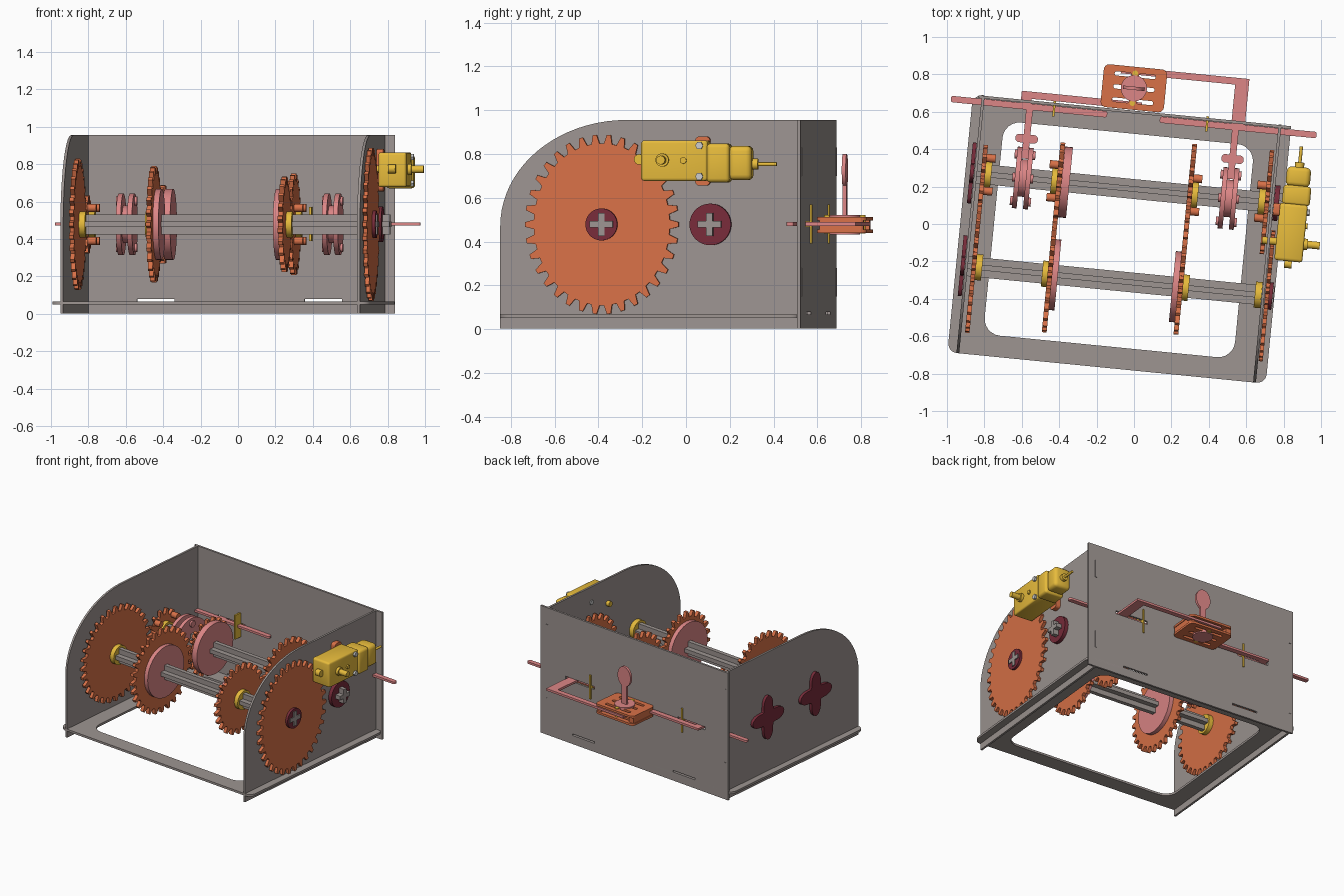
import bpy, math
from math import sin, cos, pi, radians
from mathutils import Matrix, Vector

if "Cube" in bpy.data.objects:
    bpy.data.objects.remove(bpy.data.objects["Cube"])

# The whole assembly is turned slightly about z; parts are laid out in local u (width), v (depth), z
TURN = Matrix.Rotation(radians(-5.65), 4, 'Z')
COL = dict(orange=(0.69, 0.165, 0.064), pink=(0.72, 0.24, 0.24), yellow=(0.8, 0.5, 0.045),
           red=(0.19, 0.025, 0.042), grey=(0.34, 0.3, 0.285))
MATS = {}
for n, c in COL.items():
    MATS[n] = bpy.data.materials.new(n)
    MATS[n].diffuse_color = (*c, 1)
AXES = {'u': Matrix(((0, 0, 1), (1, 0, 0), (0, 1, 0))).to_4x4(),
        'v': Matrix(((1, 0, 0), (0, 0, -1), (0, 1, 0))).to_4x4(),
        'z': Matrix.Identity(4)}


def slab(name, loops, axis, a, b, mat='grey'):
    """Extrude flat outlines (first outer, others holes) along an axis from a to b."""
    cu = bpy.data.curves.new(name, 'CURVE')
    cu.dimensions, cu.fill_mode, cu.extrude = '2D', 'BOTH', abs(b - a) / 2
    for pts in loops:
        sp = cu.splines.new('POLY')
        sp.points.add(len(pts) - 1)
        for p, q in zip(sp.points, pts):
            p.co = (q[0], q[1], 0, 1)
        sp.use_cyclic_u = True
    tmp = bpy.data.objects.new(name + "_outline", cu)
    bpy.context.collection.objects.link(tmp)
    bpy.context.view_layer.update()
    me = bpy.data.meshes.new_from_object(tmp)
    bpy.data.objects.remove(tmp)
    off = Vector({'u': ((a + b) / 2, 0, 0), 'v': (0, (a + b) / 2, 0), 'z': (0, 0, (a + b) / 2)}[axis])
    me.transform(Matrix.Translation(off) @ AXES[axis])
    me.shade_smooth()
    me.set_sharp_from_angle(angle=radians(30))
    me.materials.clear()
    if mat:
        me.materials.append(MATS[mat])
    ob = bpy.data.objects.new(name, me)
    ob.matrix_world = TURN
    bpy.context.collection.objects.link(ob)
    return ob


def rect(x0, x1, y0, y1, r=0.0, n=6):
    if not r:
        return [(x0, y0), (x1, y0), (x1, y1), (x0, y1)]
    return [(cx + r * cos(t), cy + r * sin(t))
            for k, (cx, cy) in enumerate([(x1 - r, y1 - r), (x0 + r, y1 - r), (x0 + r, y0 + r), (x1 - r, y0 + r)])
            for t in [(k + i / n) * pi / 2 for i in range(n + 1)]]


def polar(cx, cy, f, n=40):
    return [(cx + f(t) * cos(t), cy + f(t) * sin(t)) for t in [2 * pi * i / n for i in range(n)]]


def disc(name, axis, cx, cy, r, a, b, mat='grey', n=40):
    return slab(name, [polar(cx, cy, lambda t: r, n)], axis, a, b, mat)


def box(name, u0, u1, v0, v1, z0, z1, mat='grey', r=0.0):
    return slab(name, [rect(u0, u1, v0, v1, r)], 'z', z0, z1, mat)


def gear(name, v, ru, rz, a, b):
    n, d = max(14, round((ru + rz) / 2 * 90)), 0.04
    pts = []
    for i in range(n):
        for f, h in ((-0.32, d), (-0.14, 0), (0.14, 0), (0.32, d)):
            t = 2 * pi * (i + f) / n
            pts.append((v + (ru - h) * cos(t), Z + (rz - h) * sin(t)))
    return slab(name, [pts], 'u', a, b, 'orange')


Z, VA, VB = 0.478, -0.312, 0.186
UL, UR = -0.925, 0.785

# Housing: base frame, curved side plates, back wall
slab("base_frame", [rect(UL, UR, -0.78, 0.603, 0.05), rect(-0.745, 0.6, -0.665, 0.48, 0.09)], 'z', 0.05, 0.066)
side = [(0.6, 0.002), (0.6, 0.955)] + [(-0.2 - 0.58 * sin(t), 0.47 + 0.485 * cos(t))
        for t in [pi / 2 * i / 20 for i in range(21)]] + [(-0.78, 0.002)]
slab("left_side_plate", [side], 'u', -0.877, -0.862)
slab("right_side_plate", [side], 'u', 0.717, 0.732)
slots = [rect(c - 0.1, c + 0.1, 0.066, 0.078) for c in (-0.5, 0.4)]
slots += [rect(-0.69, -0.44, 0.468, 0.492), rect(0.3, 0.56, 0.468, 0.492)]
slab("back_wall", [rect(-0.895, UR, 0.002, 0.955)] + slots, 'v', 0.588, 0.603)
for u in (-0.87, 0.725):
    for z in (0.15, 0.7):
        box("wall_tab", u - 0.008, u + 0.008, 0.6, 0.606, z, z + 0.13)

# Cross-section shafts
def cross(v, L=0.053, w=0.015):
    q = [(L, -w), (L, w), (w, w)]
    return [(v + x * cos(k * pi / 2) - y * sin(k * pi / 2), Z + x * sin(k * pi / 2) + y * cos(k * pi / 2))
            for k in range(4) for x, y in q]


slab("front_shaft", [cross(VA)], 'u', -0.895, 0.782)
slab("rear_shaft", [cross(VB)], 'u', -0.895, 0.8)

# Gears in four pairs, the right front one slightly oval and outside the plate
gear("front_gear_left", VA, 0.355, 0.352, -0.842, -0.818)
gear("rear_gear_left", VB, 0.157, 0.157, -0.842, -0.818)
gear("front_gear_mid_left", VA, 0.312, 0.312, -0.434, -0.408)
gear("rear_gear_mid_left", VB, 0.21, 0.21, -0.434, -0.408)
gear("front_gear_mid_right", VA, 0.255, 0.255, 0.268, 0.294)
gear("rear_gear_mid_right", VB, 0.272, 0.272, 0.268, 0.294)
gear("front_gear_right", VA, 0.352, 0.41, 0.735, 0.757)
gear("rear_gear_right", VB, 0.28, 0.28, 0.684, 0.708)

# Yellow hub rings beside the gears, pink friction discs on the middle ones
for v, tag, last in ((VA, "front", (0.68, 0.716)), (VB, "rear", (0.65, 0.684))):
    for a, b in ((-0.818, -0.785), (-0.463, -0.434), (0.294, 0.325), last):
        disc(tag + "_hub", 'u', v, Z, 0.07, a, b, 'yellow')
disc("front_disc_mid_left", 'u', VA, Z, 0.19, -0.408, -0.378, 'pink')
disc("rear_disc_mid_left", 'u', VB, Z, 0.19, -0.408, -0.365, 'pink')
disc("front_disc_mid_right", 'u', VA, Z, 0.19, 0.237, 0.268, 'pink')

# Orange dog pegs facing the sliding clutches
for a, b in ((-0.818, -0.77), (-0.48, -0.434), (0.294, 0.34), (0.636, 0.684)):
    for k in range(4):
        t = pi / 4 + k * pi / 2
        disc("gear_dog", 'u', VB + 0.125 * cos(t), Z + 0.125 * sin(t), 0.022, a, b, 'orange', 14)

# Sliding clutches with their forks
for c, tag in ((-0.616, "left"), (0.49, "right")):
    disc(tag + "_clutch_core", 'u', VB, Z, 0.1, c - 0.04, c + 0.04, 'pink')
    for s in (-1, 1):
        disc(tag + "_clutch_flange", 'u', VB, Z, 0.165, c + s * 0.03 - 0.013, c + s * 0.03 + 0.013, 'pink')
        for k in range(4):
            t = k * pi / 2
            e = sorted((c + s * 0.04, c + s * 0.056))
            disc(tag + "_clutch_dog", 'u', VB + 0.125 * cos(t), Z + 0.125 * sin(t), 0.024, *e, 'pink', 14)
    box(tag + "_fork_arm", c - 0.018, c + 0.018, 0.29, 0.57, 0.472, 0.488, 'pink')
    box(tag + "_fork_foot", c - 0.06, c + 0.06, 0.375, 0.42, 0.472, 0.488, 'pink', 0.02)

# Outside retainers: lobed knobs on the left, round caps on the right
for v, tag in ((VA, "front"), (VB, "rear")):
    slab(tag + "_lobed_knob", [polar(v, Z, lambda t: 0.118 + 0.045 * cos(4 * t), 96)], 'u', -0.9, -0.879, 'red')
disc("front_cap", 'u', VA, Z, 0.073, 0.757, 0.775, 'red')
disc("rear_cap", 'u', VB, Z, 0.095, 0.733, 0.76, 'red')

# Shift rods inside the wall and links outside it
box("left_shift_rod", -1.04, -0.2, 0.552, 0.586, 0.472, 0.488, 'pink', 0.012)
box("right_shift_rod", 0.082, 0.925, 0.552, 0.586, 0.472, 0.488, 'pink', 0.012)
slab("left_link", [[(-0.667, 0.57), (-0.667, 0.65), (-0.02, 0.65), (-0.02, 0.612), (-0.61, 0.612), (-0.61, 0.57)]],
     'z', 0.472, 0.488, 'pink')
slab("right_link", [[(0.465, 0.57), (0.465, 0.795), (-0.15, 0.795), (-0.15, 0.832), (0.538, 0.832), (0.538, 0.57)]],
     'z', 0.472, 0.488, 'pink')
for u in (-0.486, 0.336):
    box("rod_guide", u - 0.006, u + 0.006, 0.53, 0.612, 0.39, 0.57, 'yellow')

# Gate box with slots and the shift lever
GU, GV = -0.072, 0.722
holes = [rect(GU + s * 0.065 - 0.045, GU + s * 0.065 + 0.045, GV + y - 0.011, GV + y + 0.011, 0.01)
         for s in (-1, 1) for y in (-0.07, 0, 0.07)]
for z in (0.44, 0.497):
    slab("gate_plate", [rect(GU - 0.17, GU + 0.17, GV - 0.115, GV + 0.115, 0.03)] + holes, 'z', z, z + 0.016, 'orange')
for s in (-1, 1):
    box("gate_spacer", GU + s * 0.145 - 0.02, GU + s * 0.145 + 0.02, GV - 0.1, GV + 0.1, 0.456, 0.497, 'orange')
    disc("gate_pin", 'z', GU, GV + s * 0.08, 0.015, 0.436, 0.52, 'yellow', 14)
disc("lever_pivot", 'z', GU, GV, 0.07, 0.432, 0.522, 'pink')
stem = [(GU + 0.022, 0.52)] + [(GU + 0.058 * sin(t), 0.725 - 0.075 * cos(t))
        for t in [0.4 + i * (2 * pi - 0.8) / 28 for i in range(29)]] + [(GU - 0.022, 0.52)]
slab("shift_lever", [stem], 'v', GV - 0.009, GV + 0.009, 'pink')

# Gear motor on an orange bracket
def soft(ob, w):
    m = ob.modifiers.new("edge_round", 'BEVEL')
    w_ob = ob.modifiers.new("weld", 'WELD')
    w_ob.merge_threshold = 0.0005
    ob.modifiers.move(1, 0)
    m.width, m.segments, m.limit_method = w, 3, 'ANGLE'


slab("motor_bracket", [rect(0.118, 0.186, 0.655, 0.88, 0.02)], 'u', 0.733, 0.768, 'orange')
soft(box("motor_gearbox", 0.765, 0.915, -0.117, 0.19, 0.677, 0.862, 'yellow'), 0.014)
soft(box("motor_can", 0.775, 0.925, 0.185, 0.29, 0.67, 0.847, 'yellow'), 0.018)
soft(box("motor_end", 0.785, 0.915, 0.285, 0.39, 0.68, 0.837, 'yellow'), 0.025)
disc("motor_rear_shaft", 'v', 0.85, 0.753, 0.009, 0.38, 0.5, 'yellow', 16)
disc("motor_end_boss", 'v', 0.85, 0.753, 0.025, 0.38, 0.415, 'yellow', 20)
disc("motor_front_lug", 'u', -0.13, 0.775, 0.024, 0.82, 0.86, 'yellow', 20)
disc("output_shaft", 'u', -0.018, 0.772, 0.02, 0.69, 1.0, 'yellow', 24)
disc("output_boss", 'u', -0.018, 0.772, 0.03, 0.91, 0.935, 'yellow', 24)
disc("gearbox_pin", 'u', 0.078, 0.77, 0.015, 0.91, 0.925, 'yellow', 16)
for z in (0.697, 0.838):
    disc("motor_bolt", 'u', 0.152, z, 0.018, 0.71, 0.93, None, 6)

for m in bpy.data.materials:
    if m.users and not m.is_grease_pencil:
        m.use_nodes = True
        m.node_tree.nodes["Principled BSDF"].inputs["Base Color"].default_value = m.diffuse_color
